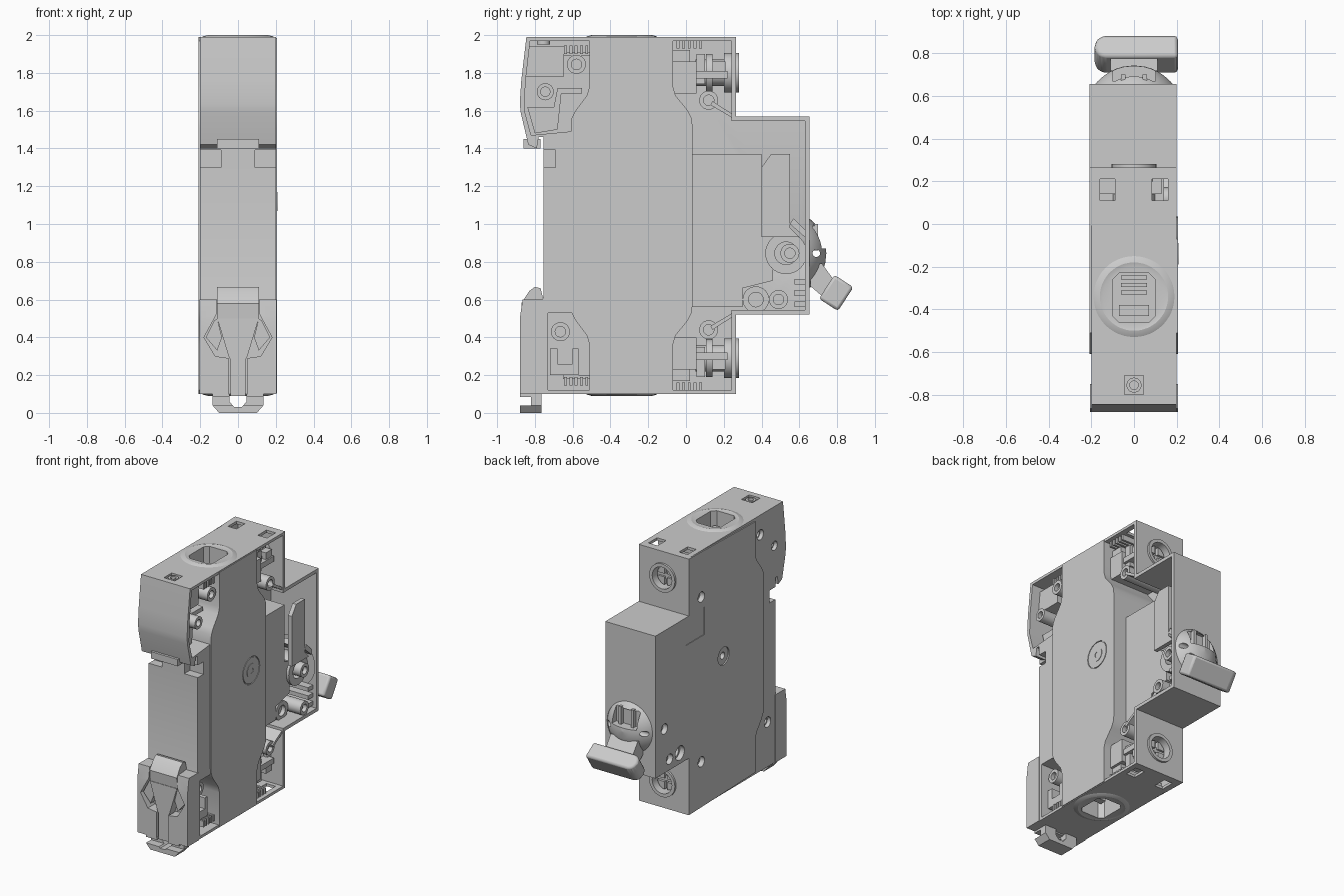
import bpy, bmesh
from math import sin, cos, pi, sqrt
from mathutils import Vector

if "Cube" in bpy.data.objects:
    bpy.data.objects.remove(bpy.data.objects["Cube"])

MID = 1.045  # mirror height of the housing


def place(axis, u, v, w):
    return {'x': (w, u, v), 'y': (u, w, v), 'z': (u, v, w)}[axis]


def finish(name, bm):
    bmesh.ops.remove_doubles(bm, verts=bm.verts, dist=1e-5)
    bmesh.ops.recalc_face_normals(bm, faces=bm.faces)
    me = bpy.data.meshes.new(name)
    bm.to_mesh(me)
    bm.free()
    ob = bpy.data.objects.new(name, me)
    bpy.context.collection.objects.link(ob)
    return ob


def prism(name, pts, a, b, axis='x'):
    bm = bmesh.new()
    lo = [bm.verts.new(place(axis, u, v, a)) for u, v in pts]
    hi = [bm.verts.new(place(axis, u, v, b)) for u, v in pts]
    n = len(pts)
    bm.faces.new(lo)
    bm.faces.new(hi)
    for i in range(n):
        bm.faces.new((lo[i], lo[(i + 1) % n], hi[(i + 1) % n], hi[i]))
    return finish(name, bm)


def box(name, x0, x1, y0, y1, z0, z1):
    return prism(name, [(x0, y0), (x1, y0), (x1, y1), (x0, y1)], min(z0, z1), max(z0, z1), 'z')


def cyl(name, u, v, r, a, b, axis='x', n=32):
    return prism(name, [(u + r * cos(2 * pi * i / n), v + r * sin(2 * pi * i / n)) for i in range(n)], a, b, axis)


def lathe(name, prof, u, v, axis, n=40):
    """Revolve a closed (radius, height) loop about an axis line."""
    bm = bmesh.new()
    rings = [[bm.verts.new(place(axis, u + r * cos(2 * pi * i / n), v + r * sin(2 * pi * i / n), h))
              for i in range(n)] for r, h in prof]
    for k in range(len(prof)):
        p, q = rings[k], rings[(k + 1) % len(prof)]
        for i in range(n):
            j = (i + 1) % n
            bm.faces.new((p[i], p[j], q[j], q[i]))
    return finish(name, bm)


def tube(name, u, v, ro, ri, a, b, axis='x'):
    return lathe(name, [(ri, a), (ro, a), (ro, b), (ri, b)], u, v, axis, 32)


def cut(ob, cutters, op='DIFFERENCE'):
    for c in cutters:
        m = ob.modifiers.new('cut', 'BOOLEAN')
        m.operation, m.solver, m.object = op, 'EXACT', c
        bpy.context.view_layer.objects.active = ob
        bpy.ops.object.modifier_apply(modifier=m.name)
        bpy.data.objects.remove(c)


def zm(z, s):
    return MID + s * (z - MID)


def flip(pts):
    return [(y, zm(z, -1)) for y, z in reversed(pts)]


# Band outlines, top half then mirrored
band_r = [(-.07, 1.97), (-.07, 1.73), (-.055, 1.68), (.01, 1.6), (.03, 1.56), (.035, 1.51)]
band_l = [(-.51, 1.97), (-.51, 1.73), (-.525, 1.68), (-.585, 1.6), (-.605, 1.56), (-.61, 1.51)]
edge_r = band_r + flip(band_r)
edge_l = band_l + flip(band_l)

# Housing
back = [(.265, .1), (.265, .52), (.655, .52), (.655, 1.57), (.265, 1.57), (.265, 1.99)]
body = prism('housing', [(-.76, .1)] + back + [
    (-.845, 1.99), (-.872, 1.76), (-.88, 1.64), (-.875, 1.59), (-.835, 1.42), (-.79, 1.4),
    (-.78, 1.46), (-.755, 1.46), (-.755, .62), (-.76, .6)], -.2, .2)
cover = prism('left_cover', back + edge_l, -.209, -.199)
# Open pockets on the right side
pockets = [
    prism('c', edge_r + [(.24, .12), (.24, .545), (.63, .545), (.63, 1.545), (.24, 1.545), (.24, 1.97)], -.17, .3),
    prism('c', band_l[:5] + [(-.61, 1.49), (-.82, 1.47), (-.855, 1.6), (-.85, 1.75), (-.825, 1.97)], -.17, .3),
    prism('c', flip(band_l[:5]) + [(-.51, .12), (-.73, .12), (-.73, .53)], -.17, .3)]
cut(body, pockets)
cuts = [cyl('c', 0, .845, .185, .6, .7, 'y', 40), box('c', -.045, .045, -.8, -.71, 1.95, 2.1)]
for s in (1, -1):
    cuts.append(cyl('c', 0, zm(1.8, s), .092, .2, .3, 'y'))
    cuts.append(box('c', s * .09, s * .25, -.9, -.69, 1.3, 1.392) if s > 0 else
                box('c', -.25, -.09, -.9, -.69, 1.3, 1.392))
    for x0, x1 in ((-.16, -.09), (.085, .16)):
        cuts.append(box('c', x0, x1, .11, .21, zm(1.93, s), zm(2.1, s)))
    cuts.append(prism('c', [(-.1, -.43), (-.07, -.46), (.07, -.46), (.1, -.43), (.1, -.26), (.07, -.23),
                            (-.07, -.23), (-.1, -.26)], *sorted((zm(1.7, s), zm(2.1, s))), 'z'))
cut(body, cuts)

# Rivet bosses inside, matching bores in the left wall
bosses = [(.12, 1.655, .05, .18), (.12, .44, .05, .18), (.55, .845, .05, .16), (.37, .6, .07, .1),
          (.49, .6, .05, .2), (-.665, .43, .05, .15), (-.58, 1.845, .05, .19), (-.745, 1.7, .045, .2)]
for y, z, r, x in bosses:
    cut(body, [cyl('c', y, z, r * .75, -.3, -.12)])
    if y > -.5 or z > 1.8:
        cut(cover, [cyl('c', y, z, r * .75, -.3, -.1)])
    tube('rivet_boss', y, z, r, r * .55, -.172, x)
    cyl('rivet', y, z, r * .56, -.14, x - .03)
cut(body, [cyl('c', -.14, 1.12, .05, -.3, -.15)])
cut(cover, [cyl('c', -.14, 1.12, .065, -.3, -.1), box('c', -.3, -.205, .085, .097, 1.37, 1.57),
            box('c', -.3, -.205, .085, .3, 1.365, 1.372)])
tube('left_rivet', -.14, 1.12, .05, .025, -.2, -.16)

# Raised band on the right with a round rivet mark
band = prism('side_band', [(y, 1.985 if z > 1.96 else .105 if z < .13 else z)
                           for y, z in edge_r + edge_l[::-1]], .19, .206)
cut(band, [tube('c', -.14, 1.12, .1, .094, .2, .3)])
tube('band_rivet', -.14, 1.12, .05, .02, .2, .209)

# Inner mechanism plates
prism('mechanism_block', [(.03, 1.37), (.4, 1.37), (.4, .95), (.46, .93), (.46, .7), (.3, .66), (.3, .56), (.03, .56)], -.172, .1)
prism('mechanism_plate', [(.4, 1.3), (.45, 1.37), (.55, 1.37), (.55, .98), (.6, .93), (.4, .93)], .13, .16)
prism('lever_guide', [(.55, 1.0), (.63, .93), (.63, .97), (.57, 1.03)], -.172, .16)
for z in (.56, .62, .68):
    box('corner_rib', -.172, .17, .575, .632, z, z + .03)

# Terminals, top and bottom
for s, tag in ((1, 'upper'), (-1, 'lower')):
    def b(name, x0, x1, y0, y1, z0, z1):
        return box(tag + name, x0, x1, y0, y1, zm(z0, s), zm(z1, s))
    z = zm(1.8, s)
    b('_terminal_block', -.172, .15, -.08, .055, 1.69, 1.86)
    b('_terminal_step', -.172, .13, -.08, .02, 1.86, 1.92)
    b('_clamp_plate', -.172, .12, .055, .1, 1.74, 1.9)
    b('_clamp_arm', -.172, .14, .055, .22, 1.77, 1.81)
    b('_clamp_jaw', -.172, .13, .14, .21, 1.78, 1.86)
    tube(tag + '_screw_sleeve', 0, z, .105, .08, .2, .28, 'y')
    tube(tag + '_screw_collar', 0, z, .1, .05, .105, .14, 'y')
    screw = cyl(tag + '_screw', 0, z, .07, .05, .235, 'y')
    cut(screw, [box('c', -.1, .1, .21, .3, z - .012, z + .012), box('c', -.012, .012, .21, .3, z - .1, z + .1)])
    prism(tag + '_brace', [(y, zm(h, s)) for y, h in ((.14, 1.65), (.265, 1.57), (.265, 1.55), (.13, 1.63))], -.172, .19)
    # Comb teeth for venting
    for i in range(5):
        b('_vent_tooth', -.172, .17, -.645 + i * .028, -.63 + i * .028, 1.9, 1.945)
        b('_rear_tooth', -.172, .17, -.05 + i * .03, -.035 + i * .03, 1.93, 1.972)
    b('_vent_bar', -.172, .1, -.65, -.505, 1.89, 1.91)
    # Dished wire entry
    rim = lathe(tag + '_entry_rim', [(0.0001, zm(1.985, s)), (.197, zm(1.985, s)), (.185, zm(1.993, s)),
                (.16, zm(2.0, s)), (.145, zm(1.996, s)), (0.0001, zm(1.996, s))], 0, -.34, 'z', 48)
    cut(rim, [prism('c', [(-.1, -.43), (-.07, -.46), (.07, -.46), (.1, -.43), (.1, -.26), (.07, -.23),
                          (-.07, -.23), (-.1, -.26)], *sorted((zm(1.9, s), zm(2.1, s))), 'z')])
    b('_entry_clamp', -.07, .07, -.43, -.38, 1.69, 1.9)
    for i in range(3):
        b('_entry_tooth', -.06, .06, -.33 + i * .035, -.312 + i * .035, 1.69, 1.8)

# Hood details
tube('test_socket', 0, -.755, .035, .02, 1.95, 1.985, 'z')
box('hood_tab', -.11, .11, -.86, -.77, 1.4, 1.45)
prism('hood_filler', [(-.83, 1.94), (-.645, 1.94), (-.645, 1.78), (-.85, 1.78)], -.172, .13)
prism('hood_latch', [(-.84, 1.62), (-.7, 1.62), (-.68, 1.72), (-.55, 1.72), (-.55, 1.69), (-.66, 1.69), (-.68, 1.5), (-.8, 1.48)], -.172, .1)
prism('lower_latch', [(-.72, .2), (-.57, .2), (-.57, .34), (-.6, .34), (-.6, .26), (-.68, .26), (-.68, .34), (-.72, .34)], -.172, .15)

# Rail clip frame at the lower front
frame = prism('clip_frame', [(-.88, .1), (-.88, .5), (-.865, .6), (-.75, .6), (-.75, .1)], -.205, .205)
cut(frame, [prism('c', [(-.115, .7), (-.115, .52), (-.18, .4), (-.12, .3), (-.05, .29), (-.05, .05),
                        (.05, .05), (.05, .29), (.12, .3), (.18, .4), (.115, .52), (.115, .7)], -.95, -.8, 'y')])
prism('clip_head', [(-.872, .58), (-.83, .645), (-.8, .667), (-.77, .66), (-.755, .6), (-.77, .48), (-.865, .48)], -.11, .11)
prism('clip_slider', [(-.11, .5), (-.05, .3), (-.04, .28), (-.04, .09), (.04, .09), (.04, .28), (.05, .3), (.11, .5)], -.87, -.79, 'y')
for s in (-1, 1):
    prism('clip_spring', [(s * x, z) for x, z in ((.11, .5), (.125, .49), (.17, .4), (.11, .33), (.085, .4))], -.86, -.79, 'y')
loop = prism('clip_pull', [(-.135, .1), (-.135, .04), (-.1, .0), (.1, .0), (.135, .04), (.135, .1)], -.88, -.765, 'y')
cut(loop, [prism('c', [(-.045, .2), (-.045, .06), (-.02, .03), (.02, .03), (.045, .06), (.045, .2)], -.95, -.7, 'y'),
           box('c', -.2, .2, -.95, -.82, .04, .085)])

# Toggle drum: spherical cap with a channel
R, C = .233, .51
arc = [(sqrt(R * R - (y - C) ** 2), y) for y in (.64, .66, .68, .70, .715, .728, .737)]
drum = lathe('toggle_drum', [(.0001, .64)] + arc + [(.0001, .743)], 0, .845, 'y', 48)
cut(drum, [box('c', -.1, .1, .67, .8, .87, .99), cyl('c', .69, .845, .02, -.4, .4, 'x', 20)])
for x in (-.05, .05):
    box('drum_rib', x - .01, x + .01, .66, .7, .86, 1.0)
tube('drum_axle', .53, .845, .11, .06, -.12, .12)

# Toggle lever and grip
prism('toggle_neck', [(.66, .79), (.72, .79), (.8, .68), (.73, .61), (.66, .67)], -.11, .11)
grip = prism('toggle_grip', [(-.185, 0), (-.175, -.04), (-.145, -.06), (.205, -.06), (.205, .06), (-.145, .06), (-.175, .04)], -.075, .075, 'z')
m = grip.modifiers.new('round', 'BEVEL')
m.width, m.segments = .015, 2
grip.location = (0, .795, .635)
grip.rotation_euler = (pi / 180 * -38 + pi / 180 * 5, 0, 0)

# Smooth the round parts
for ob in bpy.context.scene.objects:
    ob.select_set(ob.type == 'MESH')
bpy.context.view_layer.objects.active = body
bpy.ops.object.shade_smooth_by_angle(angle=pi / 6)
